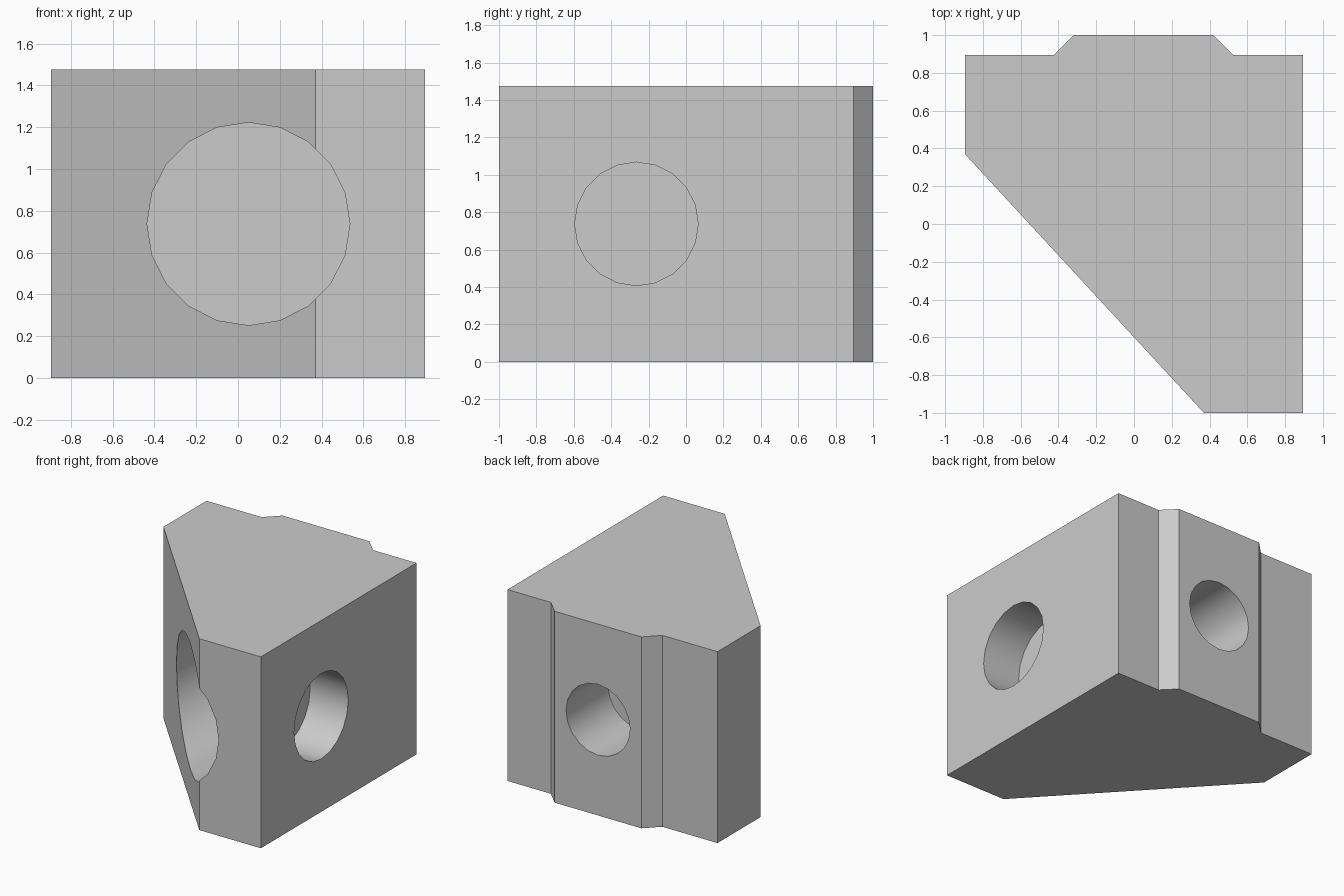
import bpy
import bmesh
import math

cube = bpy.data.objects.get("Cube")
if cube:
    bpy.data.objects.remove(cube, do_unlink=True)

HEIGHT = 1.475
MID = HEIGHT / 2

grey = bpy.data.materials.new("light_grey")
grey.use_nodes = True
grey.diffuse_color = (0.6, 0.6, 0.6, 1)
grey.node_tree.nodes["Principled BSDF"].inputs["Base Color"].default_value = (0.6, 0.6, 0.6, 1)


def add_object(name, bm):
    bmesh.ops.recalc_face_normals(bm, faces=bm.faces)
    mesh = bpy.data.meshes.new(name)
    bm.to_mesh(mesh)
    bm.free()
    mesh.materials.append(grey)
    obj = bpy.data.objects.new(name, mesh)
    bpy.context.collection.objects.link(obj)
    return obj


# Block: plan outline with a cut front corner and a raised rib on the back
outline = [(-0.895, 0.37), (0.37, -1), (0.895, -1), (0.895, 0.895), (0.525, 0.895),
           (0.42, 1), (-0.32, 1), (-0.425, 0.895), (-0.895, 0.895)]
bm = bmesh.new()
base = bm.faces.new([bm.verts.new((x, y, 0)) for x, y in outline])
top = bmesh.ops.extrude_face_region(bm, geom=[base])["geom"]
bmesh.ops.translate(bm, vec=(0, 0, HEIGHT),
                    verts=[v for v in top if isinstance(v, bmesh.types.BMVert)])
block = add_object("corner_block", bm)
bpy.context.view_layer.objects.active = block
block.select_set(True)


def bore(name, radius, start, end, along, offset):
    """Cut a blind round hole along the x or y axis."""
    bm = bmesh.new()
    bmesh.ops.create_cone(bm, cap_ends=True, segments=20, radius1=radius,
                          radius2=radius, depth=abs(end - start))
    cutter = add_object(name, bm)
    middle = (start + end) / 2
    if along == "x":
        cutter.rotation_euler = (0, math.pi / 2, 0)
        cutter.location = (middle, offset, MID)
    else:
        cutter.rotation_euler = (math.pi / 2, 0, 0)
        cutter.location = (offset, middle, MID)
    cutter.hide_render = True
    bpy.context.view_layer.update()
    cut = block.modifiers.new(name, "BOOLEAN")
    cut.operation = "DIFFERENCE"
    cut.solver = "EXACT"
    cut.object = cutter
    bpy.ops.object.modifier_apply(modifier=cut.name)
    bpy.data.objects.remove(cutter, do_unlink=True)


# Wide front pocket, side hole and back hole, each with a flat floor
bore("front_pocket", 0.485, -1.3, 0.45, "y", 0.05)
bore("side_hole", 0.33, 0.57, 1.2, "x", -0.265)
bore("back_hole", 0.273, 0.49, 1.3, "y", 0.05)

bpy.ops.object.shade_smooth_by_angle(angle=math.radians(30))
